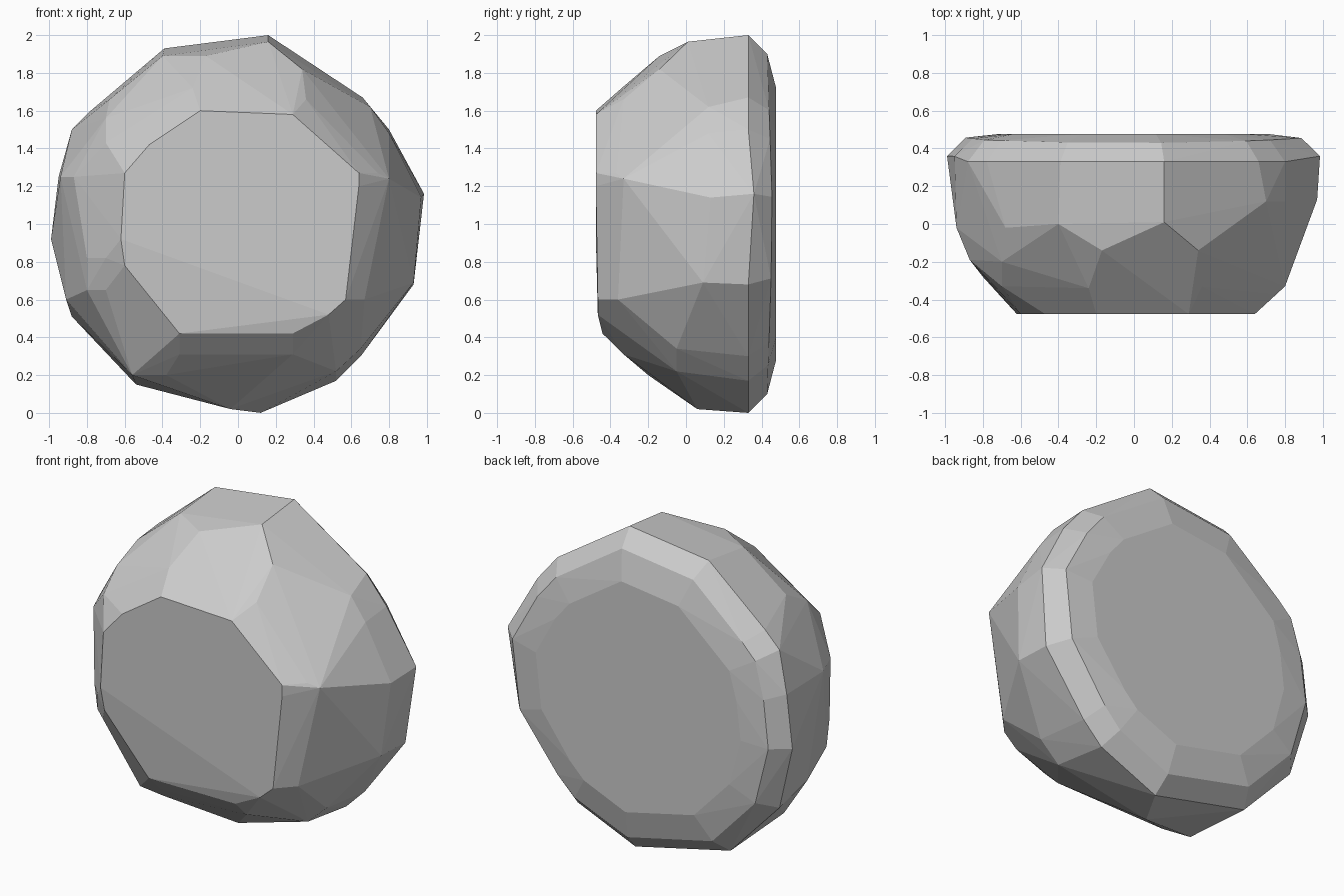
import bpy, bmesh

# Widest outline of the boulder (x, z), sitting close to the back
rim = [(.16, 2), (-.39, 1.93), (-.78, 1.6), (-.88, 1.5), (-.95, 1.25), (-.99, .92),
       (-.88, .51), (-.54, .15), (.12, 0), (.52, .17), (.65, .3), (.93, .68),
       (.985, 1.16), (.8, 1.5), (.66, 1.67)]

# Outline of the flat front facet (x, z)
front = [(-.2, 1.6), (.29, 1.58), (.64, 1.27), (.64, 1.2), (.57, .6), (.48, .52),
         (.29, .42), (-.31, .42), (-.6, .78), (-.62, .92), (-.6, 1.27), (-.47, 1.42)]

# Chiselled corners between the front facet and the rim (x, y, z)
upper = [(.16, .01, 1.965), (-.4, 0, 1.89), (-.17, -.14, 1.89), (.34, -.14, 1.82),
         (.36, -.33, 1.66), (-.24, -.34, 1.72), (-.68, -.02, 1.66), (-.7, -.2, 1.56),
         (-.7, -.33, 1.43), (.8, .12, 1.48), (.7, .12, 1.62)]
sides = [(-.94, -.02, 1.25), (-.87, -.19, 1.25), (-.8, -.28, .82), (-.7, -.39, .82),
         (-.8, -.25, .65), (-.7, -.34, .65), (-.91, .1, .6), (.74, -.37, 1.27),
         (.8, -.33, 1.24), (.97, .13, 1.14), (.93, .09, .69), (.67, -.36, .6)]
lower = [(-.38, -.2, .2), (-.56, -.17, .2), (-.31, -.33, .31), (.29, -.33, .31),
         (-.04, .06, .02), (.52, -.05, .22), (.65, -.05, .34), (.67, -.12, .45)]

points = upper + sides + lower
for x, z in rim:
    h = z - 1
    points.append((x, .33 + .03 * abs(x) * (abs(h) < .3), z))
    # Bevelled back edge, then the nearly flat back
    points.append((x * .9, .46 - .03 * abs(h), 1 + h * .9))
    points.append((x * .72, .477, 1 + h * .72))
for x, z in front:
    points.append((x, -.477 + .025 * (z < .5) + .01 * (z < .8), z))

# Wrap the corners in a faceted skin
bm = bmesh.new()
for p in points:
    bm.verts.new(p)
res = bmesh.ops.convex_hull(bm, input=bm.verts[:])
loose = {g for g in res["geom_interior"] + res["geom_unused"]
         if isinstance(g, bmesh.types.BMVert) and g.is_valid}
bmesh.ops.delete(bm, geom=list(loose), context='VERTS')
bmesh.ops.dissolve_limit(bm, angle_limit=.03, verts=bm.verts[:], edges=bm.edges[:])
bmesh.ops.recalc_face_normals(bm, faces=bm.faces[:])

mesh = bpy.data.meshes.new("boulder")
bm.to_mesh(mesh)
bm.free()
boulder = bpy.data.objects.new("boulder", mesh)
bpy.context.collection.objects.link(boulder)
